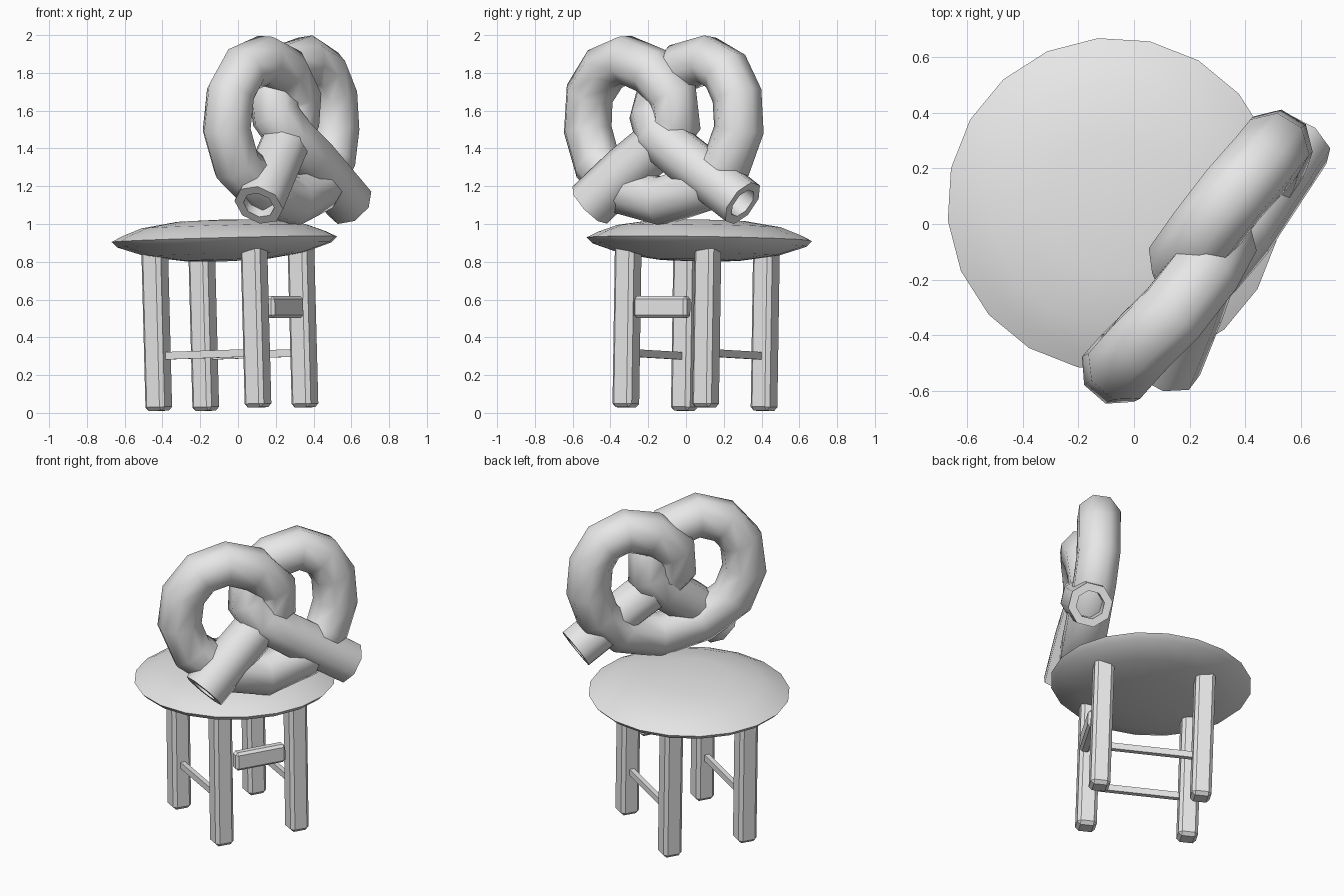
import bpy, bmesh, math
from mathutils import Matrix, Vector

cube = bpy.data.objects.get("Cube")
if cube:
    bpy.data.objects.remove(cube, do_unlink=True)

grey = bpy.data.materials.new("plain_grey")
grey.use_nodes = True
grey.diffuse_color = (0.8, 0.8, 0.8, 1)
grey.node_tree.nodes["Principled BSDF"].inputs["Base Color"].default_value = (0.8, 0.8, 0.8, 1)

# The chair is turned and leans slightly: local x runs along the backrest, -y is its outer side
FRAME = (Matrix.Translation((-0.032, 0.047, 0.02))
         @ Matrix.Rotation(math.radians(59.5), 4, 'Z')
         @ Matrix.Rotation(-0.03, 4, 'X'))


def add_object(name, bm, matrix=FRAME):
    bmesh.ops.recalc_face_normals(bm, faces=bm.faces)
    mesh = bpy.data.meshes.new(name)
    bm.to_mesh(mesh)
    bm.free()
    mesh.materials.append(grey)
    ob = bpy.data.objects.new(name, mesh)
    ob.matrix_world = matrix
    bpy.context.collection.objects.link(ob)
    return ob


def smooth(ob, angle):
    bpy.ops.object.select_all(action='DESELECT')
    ob.select_set(True)
    bpy.context.view_layer.objects.active = ob
    bpy.ops.object.shade_smooth_by_angle(angle=math.radians(angle))


def block(name, size, centre, chamfer):
    bm = bmesh.new()
    bmesh.ops.create_cube(bm, size=1)
    bmesh.ops.scale(bm, vec=size, verts=bm.verts)
    bmesh.ops.translate(bm, vec=centre, verts=bm.verts)
    if chamfer:
        bmesh.ops.bevel(bm, geom=bm.edges[:], offset=chamfer, segments=1, affect='EDGES')
    return add_object(name, bm)


# Legs and the thin rails joining them
for side, sx in (("left", 1), ("right", -1)):
    for end, sy in (("inner", 1), ("outer", -1)):
        block(f"{side}_{end}_leg", (0.118, 0.118, 0.87), (0.245 * sx, 0.305 * sy, 0.435), 0.02)
    block(f"{side}_rail", (0.03, 0.56, 0.04), (0.245 * sx, 0, 0.29), 0)

# Wide rail on the outer side
block("wide_rail", (0.325, 0.065, 0.115), (-0.01, -0.34, 0.53), 0.015)

# Cushion-shaped seat: a lathed profile of radius and height
profile = [(0, 1.005), (0.25, 0.998), (0.44, 0.968), (0.54, 0.93), (0.6, 0.9),
           (0.57, 0.87), (0.42, 0.82), (0.22, 0.79), (0, 0.783)]
bm = bmesh.new()
verts = [bm.verts.new((r, 0, z)) for r, z in profile]
edges = [bm.edges.new(pair) for pair in zip(verts, verts[1:])]
bmesh.ops.spin(bm, geom=verts + edges, axis=(0, 0, 1), cent=(0, 0, 0),
               angle=math.tau, steps=20, use_duplicate=False)
bmesh.ops.remove_doubles(bm, verts=bm.verts, dist=0.001)
bmesh.ops.translate(bm, vec=(0, 0.02, 0), verts=bm.verts)
smooth(add_object("seat", bm), 60)

# Knotted backrest: one tube from tip to tip, its two strands twisted in the middle
first_strand = [(0.11, -0.51, 1.10), (0.19, -0.31, 1.29), (0.25, -0.14, 1.43),
                (0.30, -0.05, 1.54), (0.31, -0.07, 1.68), (0.25, -0.18, 1.81),
                (0.14, -0.32, 1.87), (0.03, -0.43, 1.82), (-0.04, -0.51, 1.69),
                (-0.06, -0.52, 1.5), (-0.01, -0.47, 1.32), (0.13, -0.34, 1.18)]
second_strand = [(0.29, -0.13, 1.12), (0.42, 0.08, 1.19), (0.49, 0.22, 1.33),
                 (0.51, 0.28, 1.5), (0.5, 0.27, 1.68), (0.45, 0.21, 1.81),
                 (0.36, 0.11, 1.87), (0.26, -0.02, 1.83), (0.18, -0.13, 1.72),
                 (0.2, -0.17, 1.57), (0.28, -0.14, 1.46), (0.38, -0.02, 1.36),
                 (0.59, 0.30, 1.11)]
path = [Vector(p) for p in first_strand + second_strand]
SIDES, RADIUS, BORE, DEPTH = 8, 0.134, 0.085, 0.2


def sweep_rings(bm, points):
    rings, up = [], Vector((0.8, -0.6, 0))
    for i, p in enumerate(points):
        ahead = points[min(i + 1, len(points) - 1)] - p
        behind = p - points[max(i - 1, 0)]
        t = (ahead.normalized() + behind.normalized()).normalized()
        up = (up - t * up.dot(t)).normalized()
        across = t.cross(up)
        ring = []
        for k in range(SIDES):
            a = math.tau * (k + 0.5) / SIDES
            ring.append(bm.verts.new(p + RADIUS * (math.cos(a) * up + math.sin(a) * across)))
        rings.append(ring)
    return rings


bm = bmesh.new()
rings = sweep_rings(bm, path)
for a, b in zip(rings, rings[1:]):
    for k in range(SIDES):
        j = (k + 1) % SIDES
        bm.faces.new((a[k], a[j], b[j], b[k]))
# Hollow tips: a rim, then a bore running into the tube
for ring, tip, inward in ((rings[0], path[0], path[1] - path[0]),
                          (rings[-1], path[-1], path[-2] - path[-1])):
    step = inward.normalized() * DEPTH
    rim = [bm.verts.new(tip + (v.co - tip) * BORE / RADIUS) for v in ring]
    floor = [bm.verts.new(v.co + step) for v in rim]
    for a, b in ((ring, rim), (rim, floor)):
        for k in range(SIDES):
            j = (k + 1) % SIDES
            bm.faces.new((a[k], a[j], b[j], b[k]))
    bm.faces.new(floor)
smooth(add_object("knotted_backrest", bm, Matrix.Identity(4)), 60)
